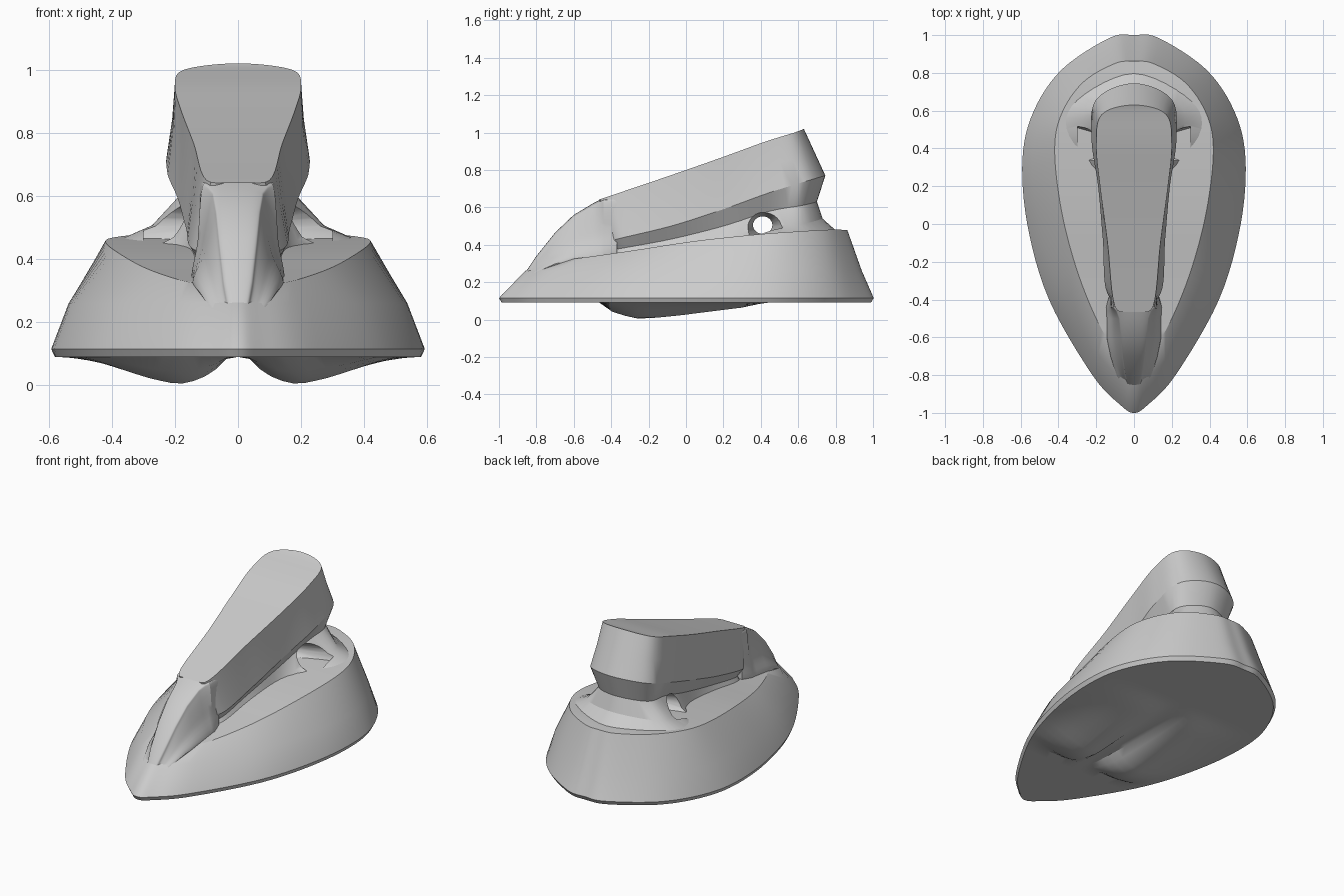
import bpy, bmesh, math
from mathutils import Vector

if "Cube" in bpy.data.objects:
    bpy.data.objects.remove(bpy.data.objects["Cube"])


def interp(table, v):
    if v <= table[0][0]:
        return table[0][1]
    for (a, fa), (b, fb) in zip(table, table[1:]):
        if v <= b:
            return fa + (fb - fa) * (v - a) / (b - a)
    return table[-1][1]


def spline(half, n=6):
    """Smooth half loop from centre line to centre line (x = 0 at both ends)."""
    p = [Vector(q) for q in half]
    flip = lambda v: Vector((-v.x, v.y, v.z))
    p = [flip(p[1])] + p + [flip(p[-2])]
    out = []
    for i in range(1, len(p) - 2):
        a, b, c, d = p[i - 1:i + 3]
        for k in range(n):
            t = k / n
            out.append(0.5 * (2 * b + (c - a) * t + (2 * a - 5 * b + 4 * c - d) * t * t
                              + (3 * b - a - 3 * c + d) * t ** 3))
    out.append(p[-2])
    return out


def finish(bm, name):
    bmesh.ops.remove_doubles(bm, verts=bm.verts, dist=0.0005)
    bmesh.ops.recalc_face_normals(bm, faces=bm.faces)
    me = bpy.data.meshes.new(name)
    bm.to_mesh(me)
    bm.free()
    ob = bpy.data.objects.new(name, me)
    bpy.context.collection.objects.link(ob)
    return ob


def cap(bm, half, cols=1, zfun=None):
    """Close a loop with strips running across the model."""
    rows = []
    for v in half:
        row = []
        for j in range(cols + 1):
            u = 2 * j / cols - 1
            z = v.z - (zfun(v.x * u, v.y, u) if zfun else 0)
            row.append(bm.verts.new((v.x * u, v.y, z)))
        rows.append(row)
    for r, s in zip(rows, rows[1:]):
        for j in range(cols):
            bm.faces.new((r[j], r[j + 1], s[j + 1], s[j]))


def loft(name, halves, zfun=None, cols=1):
    """Loft symmetric loops and cap both ends."""
    bm = bmesh.new()
    rings = [spline(h) for h in halves]
    loops = []
    for h in rings:
        full = h + [Vector((-v.x, v.y, v.z)) for v in h[-2:0:-1]]
        loops.append([bm.verts.new(v) for v in full])
    n = len(loops[0])
    for a, b in zip(loops, loops[1:]):
        for i in range(n):
            bm.faces.new((a[i], a[(i + 1) % n], b[(i + 1) % n], b[i]))
    cap(bm, rings[0], cols, zfun)
    cap(bm, rings[-1])
    return finish(bm, name)


# Soleplate and skirt: teardrop loops stacked upwards, two shallow lobes below
outline = [(0, -1), (.07, -.96), (.22, -.8), (.45, -.4), (.565, 0),
           (.59, .35), (.53, .6), (.38, .82), (.13, .985), (0, 1)]
waist = [(0, -.86), (.06, -.82), (.19, -.69), (.40, -.33), (.51, .05),
         (.535, .35), (.48, .6), (.34, .79), (.12, .92), (0, .94)]
rim = [(0, -.68, .32), (.08, -.66, .32), (.17, -.56, .33), (.29, -.28, .37),
       (.38, .05, .42), (.42, .38, .455), (.385, .58, .47), (.27, .75, .48),
       (.1, .85, .48), (0, .86, .48)]
lobe_x = [(.03, 0), (.07, .45), (.12, .82), (.19, 1), (.28, .8), (.42, .4), (.56, .1)]
lobe_y = [(-.46, 0), (-.38, .65), (-.25, 1), (0, .72), (.3, .3), (.42, 0)]


def lobes(x, y, u):
    return .09 * interp(lobe_x, abs(x)) * interp(lobe_y, y) * (1 - u ** 6)


loft("base", [[(x * .98, y * .985, .09) for x, y in outline],
              [(x, y, .115) for x, y in outline],
              [(x, y, .26) for x, y in waist], rim], lobes, 28)

# Handle: tilted loops from the flat top panel down to the flared foot
top = [(0, -.44, .65), (.10, -.44, .65), (.14, -.1, .765), (.18, .2, .87),
       (.2, .42, .95), (.17, .58, 1.0), (0, .63, 1.02)]
edge = [(0, -.37, .42), (.14, -.37, .43), (.165, -.08, .5), (.19, .2, .59),
        (.225, .45, .68), (.2, .66, .745), (0, .745, .77)]
mid = [((a[0] + b[0]) * .49, (a[1] + b[1]) / 2, (a[2] + b[2]) / 2)
       for a, b in zip(top, edge)]
neck = [(0, -.35, .38), (.11, -.35, .38), (.12, -.08, .43), (.14, .2, .5),
        (.17, .45, .58), (.17, .62, .61), (0, .7, .63)]
foot = [(0, -.36, .34), (.13, -.36, .34), (.14, -.08, .39), (.16, .2, .44),
        (.25, .47, .5), (.25, .62, .51), (0, .73, .54)]
spread = [(0, -.38, .3), (.15, -.38, .3), (.16, -.08, .36), (.18, .2, .40),
          (.37, .46, .45), (.33, .66, .46), (0, .82, .46)]
handle = loft("handle", [top, mid, edge, neck, foot, spread])

# Hole through the handle post, flaring outwards on both sides
bm = bmesh.new()
hoops = []
for x, r in [(-.3, .11), (-.08, .052), (.08, .052), (.3, .11)]:
    hoops.append([bm.verts.new((x, .41 + r * math.cos(a * math.pi / 12),
                                .505 + .9 * r * math.sin(a * math.pi / 12)))
                  for a in range(24)])
for a, b in zip(hoops, hoops[1:]):
    for i in range(24):
        bm.faces.new((a[i], a[(i + 1) % 24], b[(i + 1) % 24], b[i]))
bm.faces.new(hoops[0])
bm.faces.new(hoops[-1])
cutter = finish(bm, "hole_cutter")
cutter.hide_render = True
mod = handle.modifiers.new("hole", 'BOOLEAN')
mod.operation = 'DIFFERENCE'
mod.solver = 'EXACT'
mod.object = cutter
bpy.context.view_layer.objects.active = handle
bpy.ops.object.modifier_apply(modifier="hole")
bpy.data.objects.remove(cutter)

# Nose ridge: arched sections (y, top z, top half width, bottom half width, bottom z)
sections = [(-.87, .235, .03, .05, .2), (-.8, .34, .05, .09, .24), (-.7, .465, .065, .12, .28),
            (-.6, .56, .075, .14, .3), (-.5, .62, .085, .14, .3), (-.46, .64, .10, .14, .3),
            (-.44, .65, .115, .14, .3), (-.37, .66, .12, .12, .32)]
loft("nose_ridge", [[(0, y, t), (w * .8, y, t - .008), (w, y, t - .035),
                     ((w + b) / 2, y, (t + z) / 2 - .015), (b, y, z + .01), (0, y, z)]
                    for y, t, w, b, z in sections])

# Smooth shading with sharp edges kept
for ob in bpy.context.scene.objects:
    ob.select_set(True)
bpy.context.view_layer.objects.active = handle
bpy.ops.object.shade_smooth_by_angle(angle=math.radians(30))
